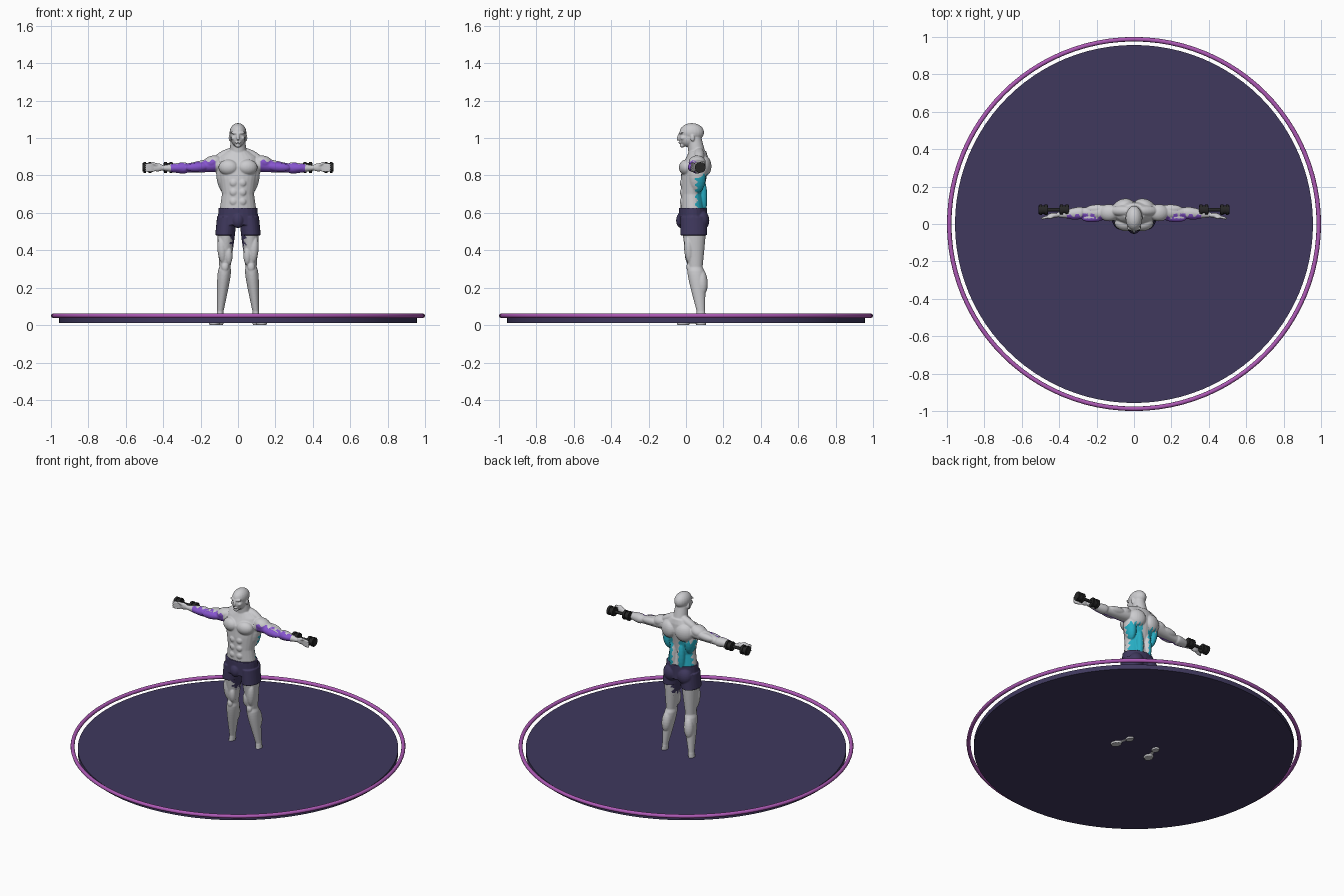
import bpy, bmesh
from math import sin, cos, pi, tau, sqrt, radians
from mathutils import Matrix, Vector

if "Cube" in bpy.data.objects:
    bpy.data.objects.remove(bpy.data.objects["Cube"])


def material(name, *rgb):
    mat = bpy.data.materials.new(name)
    mat.use_nodes = True
    mat.diffuse_color = (*rgb, 1)
    shader = next(n for n in mat.node_tree.nodes if n.type == 'BSDF_PRINCIPLED')
    shader.inputs["Base Color"].default_value = (*rgb, 1)
    return mat


GREY = material("pale grey", .6, .6, .62)
NAVY = material("dark violet", .05, .04, .11)
PURPLE = material("muscle purple", .24, .09, .62)
TEAL = material("muscle teal", .02, .42, .55)
ORCHID = material("rim orchid", .42, .1, .46)
BLACK = material("weight black", .02, .02, .02)


def place(name, mesh, materials, angle):
    """Link a mesh as a named object with materials and smooth shading."""
    part = bpy.data.objects.new(name, mesh)
    bpy.context.collection.objects.link(part)
    mesh.materials.clear()
    for mat in materials:
        mesh.materials.append(mat)
    bpy.ops.object.select_all(action='DESELECT')
    part.select_set(True)
    bpy.context.view_layer.objects.active = part
    bpy.ops.object.shade_smooth_by_angle(angle=radians(angle))
    return part


def finish(name, bm, materials, angle=35):
    bmesh.ops.recalc_face_normals(bm, faces=bm.faces)
    mesh = bpy.data.meshes.new(name)
    bm.to_mesh(mesh)
    bm.free()
    return place(name, mesh, materials, angle)


def cylinder(bm, centre, radius, depth, segments, turn=Matrix()):
    bmesh.ops.create_cone(bm, cap_ends=True, segments=segments, radius1=radius,
                          radius2=radius, depth=depth,
                          matrix=Matrix.Translation(centre) @ turn)


def tube(bm, rows, along_x=False, sides=24):
    """Skin elliptic rings given as centre and two radii."""
    rings = []
    for centre, wide, deep in rows:
        ring = []
        for k in range(sides):
            u, v = wide * cos(tau * k / sides), deep * sin(tau * k / sides)
            offset = Vector((0, u, v) if along_x else (u, v, 0))
            ring.append(bm.verts.new(centre + offset))
        rings.append(ring)
    for low, high in zip(rings, rings[1:]):
        for k in range(sides):
            bm.faces.new((low[k - 1], low[k], high[k], high[k - 1]))
    bm.faces.new(rings[0])
    bm.faces.new(rings[-1])


def limb(bm, start, end, thick, thin, bulge=0, depth=1, along_x=False, steps=12):
    """Tapered limb whose flesh swells near its start."""
    rows = []
    for k in range(steps + 1):
        t = k / steps
        radius = thick + (thin - thick) * t + bulge * sin(pi * sqrt(t))
        rows.append((start.lerp(end, t), radius, radius * depth))
    tube(bm, rows, along_x)


def ellipsoid(bm, centre, radii, turn=Matrix()):
    matrix = Matrix.Translation(centre) @ turn @ Matrix.Diagonal((*radii, 1))
    bmesh.ops.create_uvsphere(bm, u_segments=20, v_segments=12, radius=1, matrix=matrix)


def muscle(bm, start, end, girth):
    """Round spindle stretched from one point to another."""
    start, end = Vector(start), Vector(end)
    span = end - start
    turn = span.to_track_quat('Z', 'Y').to_matrix().to_4x4()
    ellipsoid(bm, (start + end) / 2, (girth, girth, span.length / 2), turn)


def mirror(bm):
    whole = bm.verts[:] + bm.edges[:] + bm.faces[:]
    copy = bmesh.ops.duplicate(bm, geom=whole)["geom"]
    verts = [item for item in copy if isinstance(item, bmesh.types.BMVert)]
    bmesh.ops.scale(bm, vec=(-1, 1, 1), verts=verts)


def fuse(name, bm, materials, colour_rule):
    """Weld overlapping volumes into one skin and colour it by rule."""
    source = finish(name + "_source", bm, materials)
    weld = source.modifiers.new("weld", 'REMESH')
    weld.mode, weld.voxel_size = 'VOXEL', .0036
    relax = source.modifiers.new("relax", 'SMOOTH')
    relax.factor, relax.iterations = .5, 4
    bpy.context.view_layer.update()
    graph = bpy.context.evaluated_depsgraph_get()
    mesh = bpy.data.meshes.new_from_object(source.evaluated_get(graph))
    bpy.data.objects.remove(source)
    for vert in mesh.vertices:
        vert.co.z = max(vert.co.z, 0)
    part = place(name, mesh, materials, 60)
    for face in part.data.polygons:
        face.material_index = colour_rule(face.center, face.normal)


# Platform disc and rim ring
bm = bmesh.new()
cylinder(bm, (0, 0, .025), .957, .03, 96)
finish("platform", bm, [NAVY])
bpy.ops.mesh.primitive_torus_add(major_segments=96, minor_segments=10, major_radius=.988,
                                 minor_radius=.012, location=(0, 0, .05))
rim = bpy.context.object
rim.name = "platform_rim"
rim.data.materials.append(ORCHID)
bpy.ops.object.shade_smooth_by_angle(angle=radians(50))

# Joints of the left side
shoulder, elbow, wrist = Vector((.1, .06, .86)), Vector((.27, .06, .84)), Vector((.41, .05, .84))
hip, knee, ankle = Vector((.06, .04, .58)), Vector((.07, .05, .31)), Vector((.095, .08, .07))
sole = Vector((.1, .08, .01))

# Arm and open hand
bm = bmesh.new()
limb(bm, shoulder, elbow, .042, .027, .003, .9, along_x=True)
limb(bm, elbow, wrist, .027, .013, .009, .9, along_x=True)
ellipsoid(bm, (.135, .06, .87), (.055, .046, .036), Matrix.Rotation(.25, 4, 'Y'))
muscle(bm, (.15, .04, .85), (.28, .03, .84), .025)
muscle(bm, (.13, .08, .86), (.26, .08, .85), .024)
muscle(bm, (.25, .05, .84), (.36, .04, .84), .021)
ellipsoid(bm, (.43, .046, .843), (.033, .013, .022))
for finger in range(4):
    knuckle = Vector((.44, .043, .826 + finger * .011))
    muscle(bm, knuckle, knuckle + Vector((.06, -.015, 0)), .008)
muscle(bm, wrist, (.46, .03, .87), .009)

# Leg and foot
limb(bm, hip, knee, .045, .03, .008, 1.3)
limb(bm, knee, ankle, .03, .017, .008, 1.3)
limb(bm, ankle, sole, .018, .019, 0, 1.3)
muscle(bm, (.075, .08, .3), (.085, .09, .16), .031)
muscle(bm, (.09, .01, .48), (.08, .02, .33), .025)
muscle(bm, (.05, .01, .42), (.05, .02, .32), .021)
ellipsoid(bm, knee - Vector((0, .035, 0)), (.019, .013, .024))
toe_out = Matrix.Rotation(.28, 4, 'Z')
ellipsoid(bm, sole, (.022, .028, .026))
ellipsoid(bm, (.112, .035, .024), (.021, .06, .016), toe_out)
ellipsoid(bm, (.126, -.015, .01), (.029, .036, .02), toe_out)

# Chest, belly and back muscles
ellipsoid(bm, (.052, 0, .843), (.053, .037, .042), Matrix.Rotation(.2, 4, 'Z'))
for height in (.66, .71, .76):
    ellipsoid(bm, (.023, -.02, height), (.021, .013, .021))
ellipsoid(bm, (.083, .06, .79), (.032, .046, .085), Matrix.Rotation(.14, 4, 'Y'))
ellipsoid(bm, (.058, .1, .85), (.055, .034, .055), Matrix.Rotation(-.3, 4, 'Z'))
muscle(bm, (.03, .09, .58), (.03, .09, .78), .024)
muscle(bm, (0, .07, .94), (.13, .07, .88), .028)

# Brow, cheek and ear
muscle(bm, (0, -.036, 1.025), (.04, -.02, 1.03), .007)
ellipsoid(bm, (.026, -.015, 1), (.011, .016, .011))
ellipsoid(bm, (.044, .035, 1), (.006, .011, .018))
mirror(bm)

# Torso, neck, skull and face
torso = ((.56, .04, .1, .07), (.63, .037, .096, .066), (.7, .033, .086, .061),
         (.78, .04, .1, .068), (.85, .05, .115, .072), (.9, .06, .1, .057),
         (.93, .062, .06, .046))
tube(bm, [(Vector((0, y, z)), wide, deep) for z, y, wide, deep in torso])
limb(bm, Vector((0, .065, .88)), Vector((0, .045, 1)), .05, .038)
ellipsoid(bm, (0, .031, 1.03), (.045, .066, .05))
ellipsoid(bm, (0, .012, 1), (.039, .05, .048))
ellipsoid(bm, (0, -.02, .96), (.016, .014, .011))
muscle(bm, (0, -.03, 1.03), (0, -.047, .985), .008)
ellipsoid(bm, (0, -.03, .976), (.015, .011, .006))


def body_colour(spot, normal):
    """Ragged muscle patches: arms in front, back beside the spine, inner thighs."""
    side = abs(spot.x)
    ragged = .008 * sin(170 * spot.z + 90 * spot.x)
    arm_top = .88 - .07 * (side - .12) + .006 * sin(150 * side)
    if .12 < side < .36 and .79 < spot.z < arm_top and normal.y < -.15:
        return 1
    back_top = .8 + .012 * sin(260 * spot.x)
    if .6 < spot.z < back_top and .022 + ragged / 2 < side < .125 and spot.y > .055 + ragged:
        return 2
    thigh_end = .42 + .015 * sin(220 * spot.y)
    return 3 if thigh_end < spot.z < .6 and side < .037 + ragged else 0


fuse("body", bm, [GREY, PURPLE, TEAL, NAVY], body_colour)

# Shorts: legs and seat mirrored, then waist and front
bm = bmesh.new()
limb(bm, Vector((.069, .041, .48)), hip, .053, .052, 0, 1.36)
ellipsoid(bm, (.05, .082, .56), (.05, .043, .055))
mirror(bm)
limb(bm, Vector((0, .038, .535)), Vector((0, .037, .627)), .108, .105, 0, .72)
ellipsoid(bm, (0, -.025, .56), (.032, .028, .042))
fuse("shorts", bm, [NAVY], lambda spot, normal: 0)

# Dumbbells: handle with a hub and two plates at each end
sideways = Matrix.Rotation(pi / 2, 4, 'Y')
for side, label in ((1, "left"), (-1, "right")):
    bm = bmesh.new()
    cylinder(bm, (.43 * side, .076, .843), .009, .14, 12, sideways)
    for x in (.373, .485):
        cylinder(bm, (x * side, .076, .843), .023, .05, 12, sideways)
        for shift in (-.014, .014):
            cylinder(bm, ((x + shift) * side, .076, .843), .029, .015, 12, sideways)
    finish(label + "_dumbbell", bm, [BLACK])
